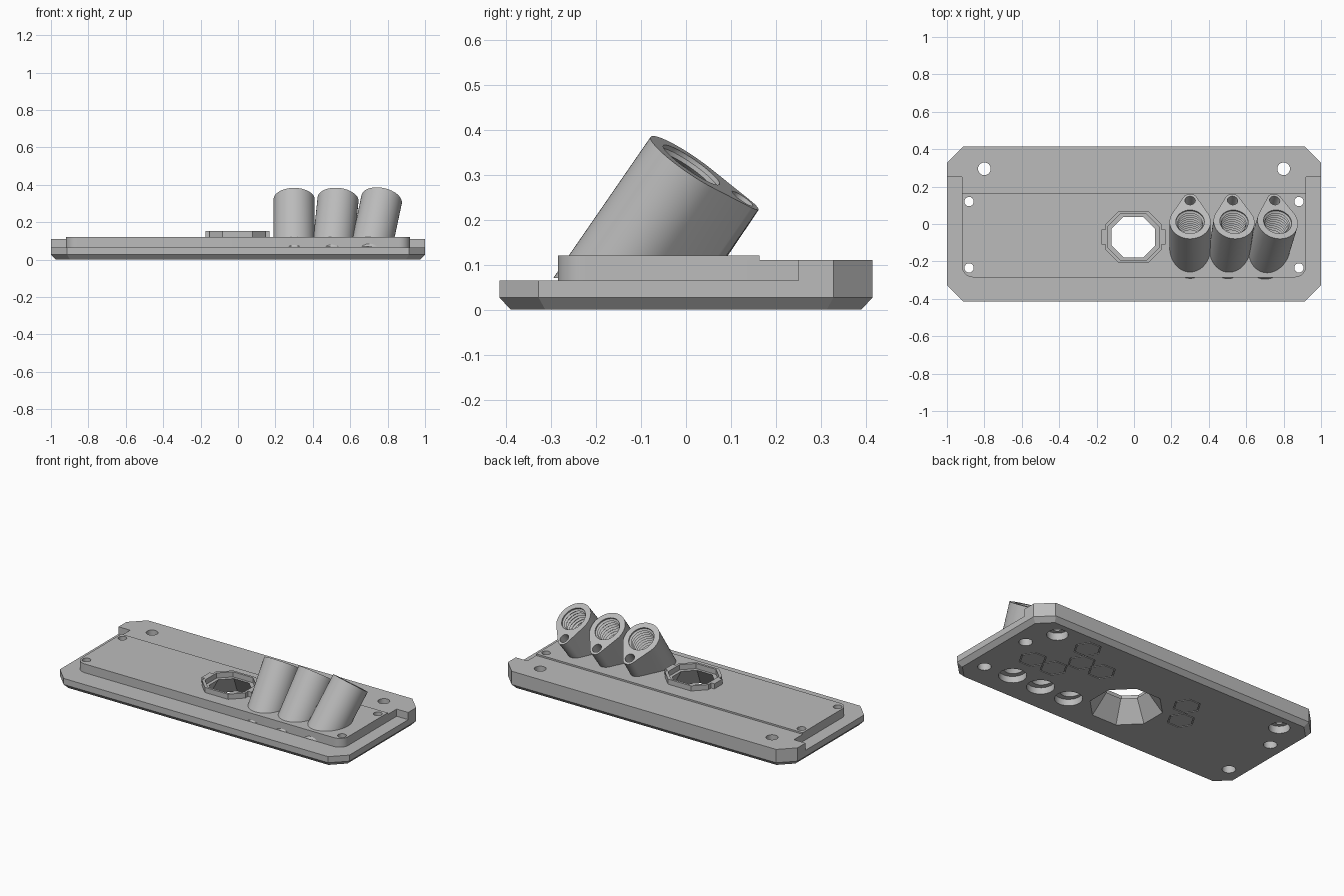
import bpy, bmesh
from math import pi, sin, cos, radians
from mathutils import Matrix, Vector

if "Cube" in bpy.data.objects:
    bpy.data.objects.remove(bpy.data.objects["Cube"], do_unlink=True)

grey = bpy.data.materials.new("plain grey")
grey.use_nodes = True
grey.diffuse_color = (0.5, 0.5, 0.5, 1)
grey.node_tree.nodes["Principled BSDF"].inputs["Base Color"].default_value = (0.5, 0.5, 0.5, 1)


def loft(name, sections, matrix=Matrix(), floor=None):
    """Closed solid through (outline, height) sections, optionally trimmed at a floor height."""
    bm = bmesh.new()
    rings = [[bm.verts.new(matrix @ Vector((x, y, z))) for x, y in pts] for pts, z in sections]
    n = len(rings[0])
    for lo, hi in zip(rings, rings[1:]):
        for i in range(n):
            j = (i + 1) % n
            bm.faces.new((lo[i], lo[j], hi[j], hi[i]))
    bm.faces.new(rings[0][::-1])
    bm.faces.new(rings[-1])
    if floor is not None:
        bmesh.ops.bisect_plane(bm, geom=bm.verts[:] + bm.edges[:] + bm.faces[:],
                               plane_co=(0, 0, floor), plane_no=(0, 0, -1), clear_outer=True)
        bmesh.ops.holes_fill(bm, edges=[e for e in bm.edges if e.is_boundary])
    bmesh.ops.recalc_face_normals(bm, faces=bm.faces)
    mesh = bpy.data.meshes.new(name)
    bm.to_mesh(mesh)
    bm.free()
    mesh.materials.append(grey)
    ob = bpy.data.objects.new(name, mesh)
    bpy.context.collection.objects.link(ob)
    return ob


def combine(ob, tools, operation="DIFFERENCE"):
    """Apply one exact boolean per tool."""
    bpy.context.view_layer.objects.active = ob
    for tool in tools:
        mod = ob.modifiers.new("boolean", "BOOLEAN")
        mod.operation, mod.solver, mod.object = operation, "EXACT", tool
        bpy.ops.object.modifier_apply(modifier=mod.name)


def discard(tools):
    for tool in tools:
        bpy.data.objects.remove(tool, do_unlink=True)


def arc(cx, cy, r, start, end, n):
    return [(cx + r * cos(start + (end - start) * i / n),
             cy + r * sin(start + (end - start) * i / n)) for i in range(n + 1)]


def circle(r, cx=0, cy=0, n=32):
    return arc(cx, cy, r, 0, 2 * pi, n)[:-1]


def chamfered(hx, hy, c, cx=0, cy=0):
    pts = [(hx - c, -hy), (hx, c - hy), (hx, hy - c), (hx - c, hy)]
    pts += [(-x, -y) for x, y in pts]
    return [(cx + x, cy + y) for x, y in pts]


def box(x0, x1, y0, y1):
    return [(x0, y0), (x1, y0), (x1, y1), (x0, y1)]


# Plate: chamfered base, raised rear bar and raised deck with round front corners
outline = chamfered(1, 0.415, 0.087)
plate = loft("base_plate", [(chamfered(0.975, 0.39, 0.077), 0), (outline, 0.027), (outline, 0.065)])
rear = [(1, 0.25), (1, 0.328), (0.913, 0.415), (-0.913, 0.415), (-1, 0.328), (-1, 0.25),
        (-0.92, 0.25), (-0.92, 0.15), (0.92, 0.15), (0.92, 0.25)]
deck = [(0.92, 0.163), (-0.92, 0.163)]
deck += arc(-0.86, -0.225, 0.06, pi, 1.5 * pi, 8) + arc(0.86, -0.225, 0.06, 1.5 * pi, 2 * pi, 8)
raised = [loft("rear_bar", [(rear, 0.04), (rear, 0.11)]), loft("deck", [(deck, 0.04), (deck, 0.12)])]
combine(plate, raised, "UNION")
discard(raised)

# Screw holes with wide recesses on the underside
cutters = []


def drill(x, y, r, z0, z1):
    pts = circle(r, x, y, 24)
    cutters.append(loft("drill", [(pts, z0), (pts, z1)]))


for side in (-1, 1):
    for x, y, r, wide in ((0.8, 0.295, 0.034, 0.06), (0.882, 0.12, 0.025, 0.038), (0.882, -0.235, 0.025, 0.038)):
        drill(side * x, y, r, -0.1, 0.3)
        drill(side * x, y, wide, -0.1, 0.045)

# Octagonal funnel opening, wider below
OX, OY = -0.003, -0.07
cutters.append(loft("funnel", [(chamfered(0.195, 0.19, 0.11, OX, OY), -0.001),
                               (chamfered(0.113, 0.105, 0.062, OX, OY), 0.125)]))

# Fine hexagonal grooves on the underside
for x, y in ((0.73, 0), (0.58, 0), (0.5, 0.145), (0.57, 0.28), (0.35, 0.14), (-0.255, 0.15), (-0.33, 0.01)):
    ring = loft("groove", [(circle(0.08, x, y, 6), -0.01), (circle(0.08, x, y, 6), 0.005)])
    core = loft("groove_core", [(circle(0.073, x, y, 6), -0.02), (circle(0.073, x, y, 6), 0.02)])
    combine(ring, [core])
    discard([core])
    cutters.append(ring)

# Leaning teardrop tubes with a ribbed bore and a small side socket
LOBE = 0.14
teardrop = arc(0, 0, 0.11, radians(150), radians(390), 40) + arc(0, LOBE, 0.04, radians(30), radians(150), 14)
ribs = [(circle(0.06), -0.6), (circle(0.06), -0.2)]
for i in range(10):
    z = -0.2 + i * 0.02
    ribs += [(circle(0.066), z + 0.002), (circle(0.077), z + 0.01), (circle(0.077), z + 0.014)]
ribs += [(circle(0.076), 0), (circle(0.076), 0.03)]
tubes = []
for i, (x, lean) in enumerate(((0.3, 0), (0.535, 6), (0.768, 12))):
    m = (Matrix.Translation((x, 0.012, 0.322)) @ Matrix.Rotation(radians(lean), 4, "Y")
         @ Matrix.Rotation(radians(-34), 4, "X"))
    tube = loft(f"tube_{i + 1}", [(teardrop, -0.5), (teardrop, 0)], m, floor=0.07)
    bore = loft("bore", ribs, m)
    socket_outline = circle(0.028, 0, LOBE - 0.003, 20)
    socket = loft("socket", [(socket_outline, -0.1), (socket_outline, 0.03)], m)
    combine(tube, [bore, socket])
    discard([socket])
    tubes.append(tube)
    cutters.append(bore)
    foot = m @ Vector((0, 0, -0.322 / (cos(radians(34)) * cos(radians(lean)))))
    drill(foot.x, foot.y, 0.078, -0.1, 0.04)

combine(plate, cutters)
discard(cutters)

# Raised collar with a small tab on each side
rim = chamfered(0.15, 0.138, 0.07, OX, OY)
collar = loft("collar", [(rim, 0.11), (rim, 0.152)])
tab = box(OX - 0.172, OX + 0.172, OY - 0.04, OY + 0.04)
tabs = loft("tabs", [(tab, 0.11), (tab, 0.152)])
combine(collar, [tabs], "UNION")
mouth = chamfered(0.136, 0.124, 0.067, OX, OY)
opening = loft("opening", [(mouth, 0.05), (mouth, 0.2)])
combine(collar, [opening])
discard([tabs, opening])

# Smooth shading on rounded walls, sharp elsewhere
bpy.ops.object.select_all(action="DESELECT")
for ob in tubes + [plate, collar]:
    ob.select_set(True)
bpy.context.view_layer.objects.active = plate
bpy.ops.object.shade_smooth_by_angle(angle=radians(25))
